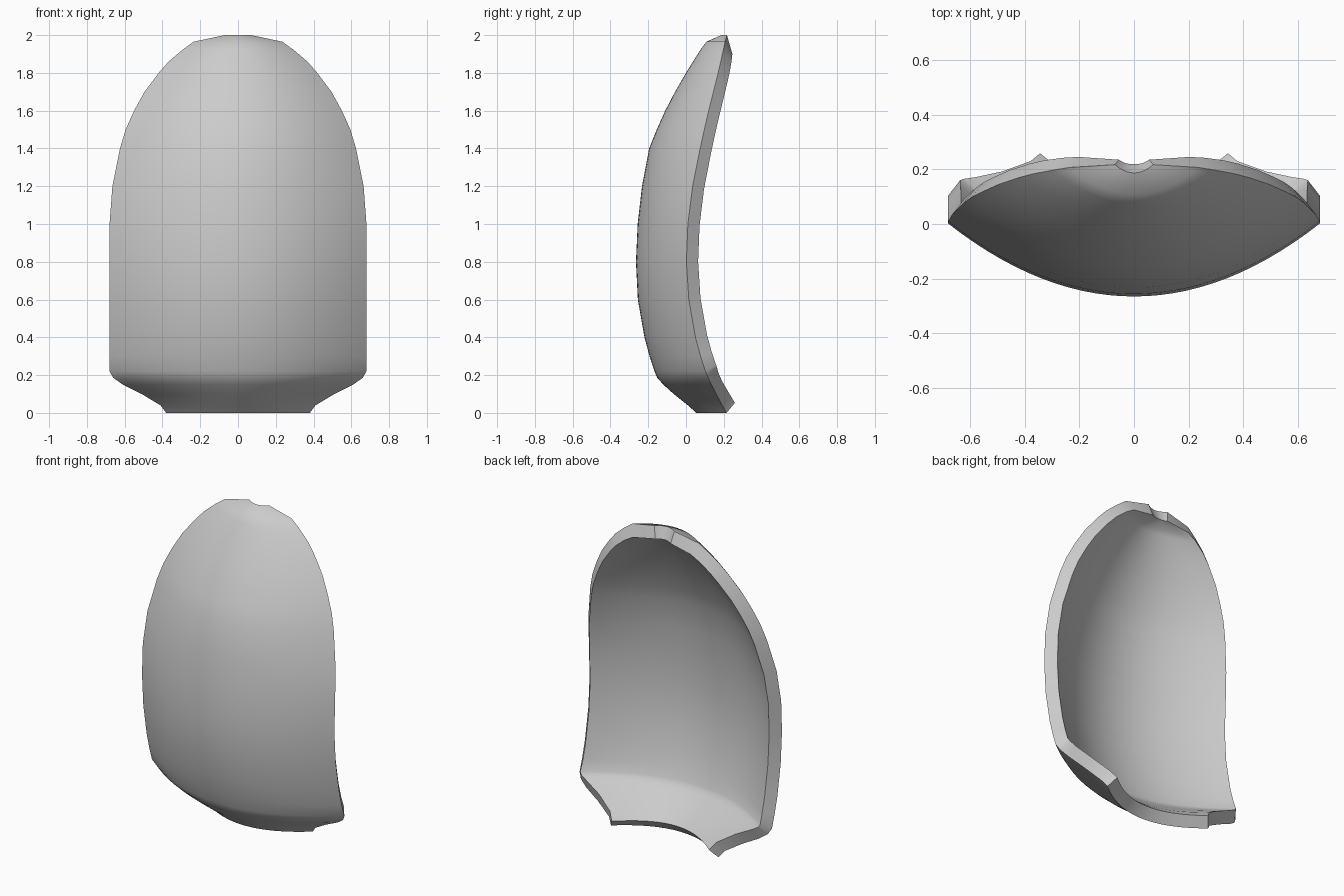
import bpy, bmesh

# Rows of the outer skin: height, half width, y at centre line, y at side rim
ROWS = [
    (0.00, 0.38, 0.055, 0.215), (0.04, 0.41, 0.01, 0.192), (0.10, 0.51, -0.065, 0.16),
    (0.15, 0.61, -0.12, 0.135), (0.185, 0.66, -0.152, 0.118), (0.22, 0.68, -0.167, 0.103),
    (0.30, 0.68, -0.193, 0.077), (0.40, 0.68, -0.22, 0.05), (0.60, 0.68, -0.255, 0.015),
    (0.80, 0.68, -0.265, 0.002), (1.00, 0.68, -0.256, 0.01), (1.20, 0.665, -0.233, 0.035),
    (1.40, 0.625, -0.195, 0.075), (1.50, 0.595, -0.155, 0.097), (1.60, 0.55, -0.11, 0.12),
    (1.70, 0.495, -0.058, 0.145), (1.80, 0.42, 0.0, 0.17), (1.86, 0.367, 0.037, 0.184),
    (1.92, 0.297, 0.075, 0.197), (1.965, 0.235, 0.108, 0.207), (2.00, 0.07, 0.187, 0.217),
]
COLS = 28

# Curved shell skin: each row is a parabolic arc from rim to rim
bm = bmesh.new()
grid = []
for z, w, yc, ye in ROWS:
    row = []
    for i in range(COLS + 1):
        t = 2 * i / COLS - 1
        row.append(bm.verts.new((w * t, yc + (ye - yc) * t * t, z)))
    grid.append(row)
for a, b in zip(grid, grid[1:]):
    for i in range(COLS):
        bm.faces.new((a[i], a[i + 1], b[i + 1], b[i]))
mesh = bpy.data.meshes.new("curved_shell")
bm.to_mesh(mesh)
bm.free()
shell = bpy.data.objects.new("curved_shell", mesh)
bpy.context.collection.objects.link(shell)

# Wall thickness, grown towards the hollow back
solid = shell.modifiers.new("wall", 'SOLIDIFY')
solid.thickness = 0.078
solid.offset = -1
solid.use_even_offset = True

bpy.context.view_layer.objects.active = shell
shell.select_set(True)
bpy.ops.object.modifier_apply(modifier=solid.name)
bpy.ops.object.shade_smooth_by_angle(angle=0.6)
